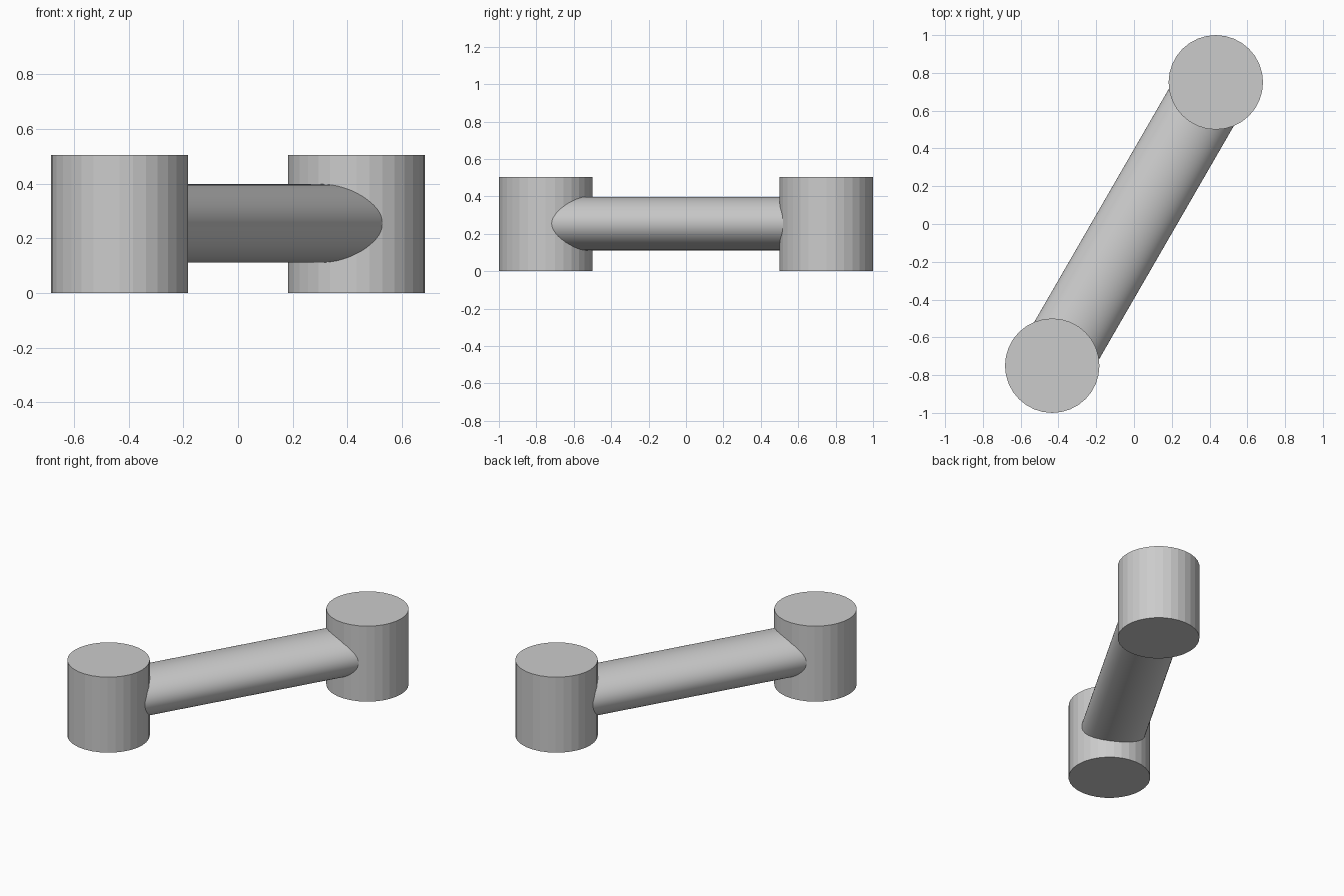
import bpy
import math

if "Cube" in bpy.data.objects:
    bpy.data.objects.remove(bpy.data.objects["Cube"])

ANGLE = math.radians(60)   # heading of the bar in plan
REACH = 0.866              # origin to post centre
HEIGHT = 0.505
CX, CY = REACH * math.cos(ANGLE), REACH * math.sin(ANGLE)

# Upright round posts at both ends, faceted sides
for name, side in (("front_post", -1), ("back_post", 1)):
    bpy.ops.mesh.primitive_cylinder_add(
        vertices=32, radius=0.25, depth=HEIGHT,
        location=(side * CX, side * CY, HEIGHT / 2))
    bpy.context.object.name = name

# Smooth oval bar running between the post centres
bpy.ops.mesh.primitive_cylinder_add(
    vertices=64, radius=1, depth=2 * REACH,
    location=(0, 0, 0.255), rotation=(0, math.pi / 2, ANGLE))
bar = bpy.context.object
bar.name = "connecting_bar"
bar.scale = (0.143, 0.198, 1)   # local x is height, local y is width
bpy.ops.object.transform_apply(location=False, rotation=False, scale=True)
bpy.ops.object.shade_smooth_by_angle(angle=math.radians(30))
